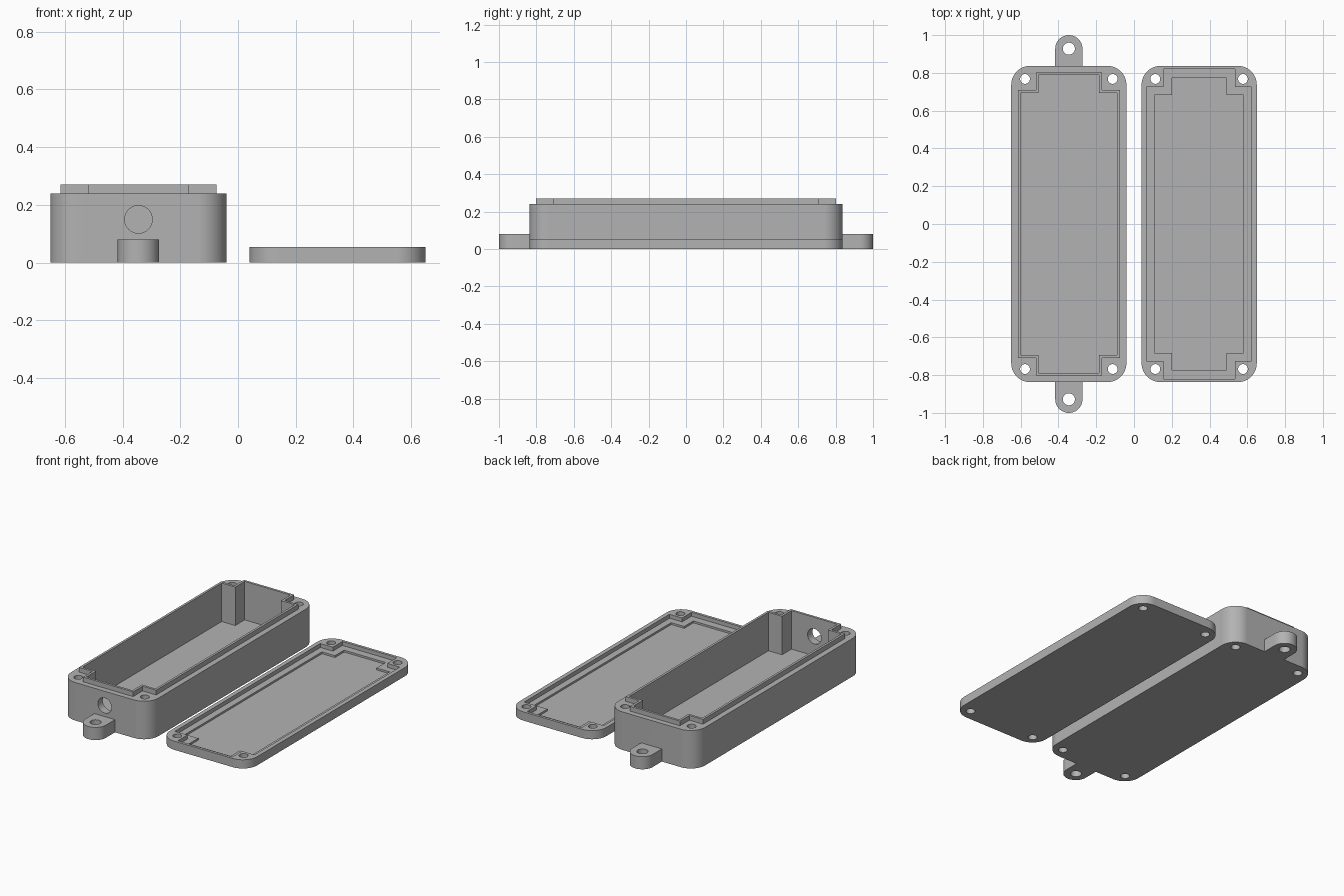
import bpy, bmesh, math
from mathutils import Matrix

cube = bpy.data.objects.get("Cube")
if cube:
    bpy.data.objects.remove(cube, do_unlink=True)

grey = bpy.data.materials.new("plain grey")
grey.use_nodes = True
colour = (0.45, 0.45, 0.45, 1)
grey.diffuse_color = colour
grey.node_tree.nodes["Principled BSDF"].inputs["Base Color"].default_value = colour


def prism(name, outline, z0, z1, matrix=None):
    """Extrude a counter-clockwise outline from z0 to z1."""
    bm = bmesh.new()
    low = [bm.verts.new((x, y, z0)) for x, y in outline]
    high = [bm.verts.new((x, y, z1)) for x, y in outline]
    bm.faces.new(low[::-1])
    bm.faces.new(high)
    n = len(outline)
    for i in range(n):
        j = (i + 1) % n
        bm.faces.new((low[i], low[j], high[j], high[i]))
    if matrix:
        bm.transform(matrix)
    mesh = bpy.data.meshes.new(name)
    bm.to_mesh(mesh)
    bm.free()
    mesh.materials.append(grey)
    obj = bpy.data.objects.new(name, mesh)
    bpy.context.collection.objects.link(obj)
    return obj


def arc(cx, cy, r, start, sweep, steps):
    return [(cx + r * math.cos(math.radians(start + sweep * i / steps)),
             cy + r * math.sin(math.radians(start + sweep * i / steps)))
            for i in range(steps + 1)]


def circle(cx, cy, r):
    return arc(cx, cy, r, 0, 360, 32)[:-1]


def rounded(cx, hx, hy, r):
    pts = []
    for k, (sx, sy) in enumerate(((1, 1), (-1, 1), (-1, -1), (1, -1))):
        pts += arc(cx + sx * (hx - r), sy * (hy - r), r, 90 * k, 90, 10)
    return pts


def notched(cx, hx, hy, nx, ny):
    """Rectangle with a square notch taken out of every corner."""
    corner = [(hx, ny), (nx, ny), (nx, hy)]
    pts = []
    for sx, sy in ((1, 1), (-1, 1), (-1, -1), (1, -1)):
        pts += [(cx + sx * x, sy * y) for x, y in corner[::sx * sy]]
    return pts


def combine(target, tool, operation):
    mod = target.modifiers.new(operation.lower(), "BOOLEAN")
    mod.operation = operation
    mod.solver = "EXACT"
    mod.object = tool
    bpy.ops.object.select_all(action="DESELECT")
    bpy.context.view_layer.objects.active = target
    target.select_set(True)
    bpy.ops.object.modifier_apply(modifier=mod.name)
    bpy.data.objects.remove(tool, do_unlink=True)


def screw_holes(target, cx):
    for sx in (-1, 1):
        for sy in (-1, 1):
            hole = prism("screw_hole", circle(cx + sx * 0.232, sy * 0.768, 0.026), -0.1, 0.5)
            combine(target, hole, "DIFFERENCE")


def finish(obj):
    bpy.ops.object.select_all(action="DESELECT")
    bpy.context.view_layer.objects.active = obj
    obj.select_set(True)
    bpy.ops.object.shade_smooth_by_angle(angle=math.radians(30))
    obj.modifiers.new("weighted_normals", "WEIGHTED_NORMAL").keep_sharp = True


# Box body with a raised lip
BOX, LID = -0.345, 0.345
body = prism("enclosure_box", rounded(BOX, 0.305, 0.837, 0.1), 0, 0.24)
combine(body, prism("lip", notched(BOX, 0.27, 0.803, 0.175, 0.709), 0.2, 0.27), "UNION")

# Mounting tabs at both ends
for s in (-1, 1):
    tab = [(BOX + 0.072, 0.815)] + arc(BOX, 0.928, 0.072, 0, 180, 24) + [(BOX - 0.072, 0.815)]
    if s < 0:
        tab = [(x, -y) for x, y in tab[::-1]]
    combine(body, prism("tab", tab, 0, 0.08), "UNION")
    combine(body, prism("tab_hole", circle(BOX, s * 0.928, 0.032), -0.1, 0.5), "DIFFERENCE")

# Cavity with corner posts, cable hole in the front wall
combine(body, prism("cavity", notched(BOX, 0.255, 0.788, 0.16, 0.694), 0.027, 0.5), "DIFFERENCE")
along_y = Matrix.Translation((BOX, -0.8, 0.15)) @ Matrix.Rotation(math.pi / 2, 4, "X")
combine(body, prism("cable_hole", circle(0, 0, 0.048), -0.1, 0.1, along_y), "DIFFERENCE")
screw_holes(body, BOX)
finish(body)

# Lid with a stepped recess
lid = prism("lid", rounded(LID, 0.305, 0.837, 0.1), 0, 0.055)
combine(lid, prism("seat", notched(LID, 0.278, 0.82, 0.19, 0.725), 0.03, 0.2), "DIFFERENCE")
combine(lid, prism("recess", notched(LID, 0.236, 0.773, 0.145, 0.682), 0.018, 0.2), "DIFFERENCE")
screw_holes(lid, LID)
finish(lid)
